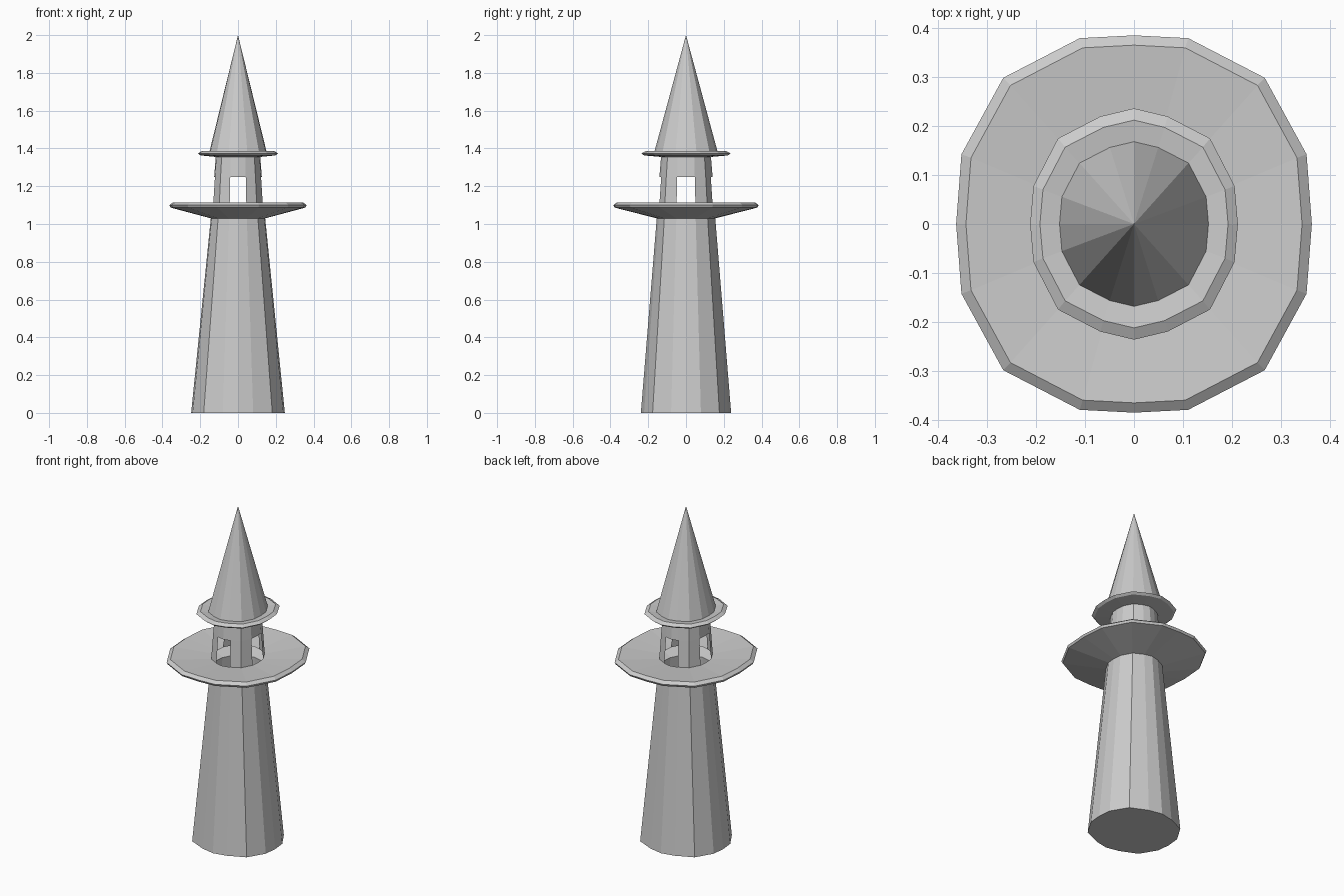
import bpy, bmesh

if "Cube" in bpy.data.objects:
    bpy.data.objects.remove(bpy.data.objects["Cube"])

# Quarter cross-sections for unit radii; mirrored to 16 points around the axis
ROUND = [(1, 0), (0.968, 0.33), (0.732, 0.74), (0.325, 0.93)]
WIDE = [(1, 0), (0.97, 0.37), (0.735, 0.775), (0.305, 0.985)]


def section(quarter):
    q1 = list(quarter) + [(0, 1)]
    half = q1 + [(-x, y) for x, y in reversed(q1[:-1])]
    return half + [(x, -y) for x, y in reversed(half[1:-1])]


def loft(name, rings, windows=None, cap=False, tip=None):
    """Skin (rx, ry, z, section) rings; leave cardinal faces open on one row."""
    bm = bmesh.new()
    loops = [[bm.verts.new((x * rx, y * ry, z)) for x, y in section(s)]
             for rx, ry, z, s in rings]
    n = len(loops[0])
    for row, (a, b) in enumerate(zip(loops, loops[1:])):
        for i in range(n):
            if row == windows and i % 4 in (0, 3):
                continue
            j = (i + 1) % n
            bm.faces.new((a[i], a[j], b[j], b[i]))
    if cap:
        bm.faces.new(list(reversed(loops[0])))
    if tip:
        apex = bm.verts.new((0, 0, tip))
        for i in range(n):
            bm.faces.new((loops[-1][i], loops[-1][(i + 1) % n], apex))
    mesh = bpy.data.meshes.new(name)
    bm.to_mesh(mesh)
    bm.free()
    obj = bpy.data.objects.new(name, mesh)
    bpy.context.collection.objects.link(obj)
    return obj


# Tapered tower shaft
loft("tower", [(0.248, 0.239, 0, ROUND), (0.144, 0.155, 1.03, ROUND)], cap=True)

# Flared gallery with a bevelled rim and a slightly dished deck
loft("gallery", [(0.144, 0.155, 1.03, ROUND), (0.357, 0.378, 1.087, WIDE),
                 (0.363, 0.385, 1.10, WIDE), (0.343, 0.365, 1.115, WIDE),
                 (0.136, 0.152, 1.095, ROUND)])

# Lantern room with four open windows
loft("lantern_room", [(0.136, 0.152, 1.095, ROUND), (0.126, 0.141, 1.25, ROUND),
                      (0.118, 0.132, 1.355, ROUND)], windows=0)

# Cornice under the roof
loft("cornice", [(0.118, 0.132, 1.355, ROUND), (0.198, 0.222, 1.363, ROUND),
                 (0.212, 0.236, 1.374, ROUND), (0.192, 0.212, 1.386, ROUND),
                 (0.152, 0.168, 1.38, ROUND)])

# Pointed roof
loft("roof", [(0.152, 0.168, 1.38, ROUND)], tip=2.0)
